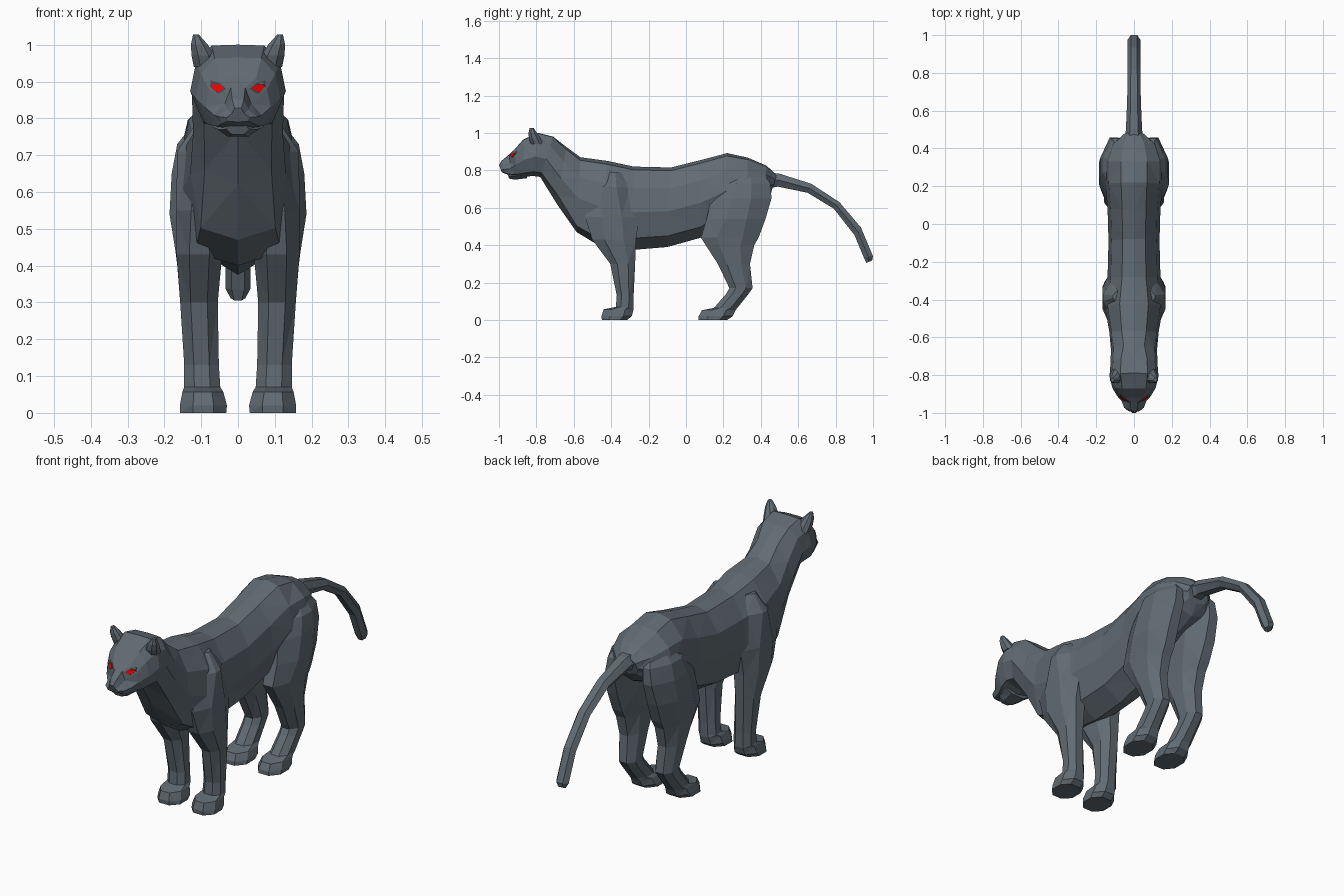
import bpy, bmesh
from mathutils import Vector
from mathutils.bvhtree import BVHTree

if "Cube" in bpy.data.objects:
    bpy.data.objects.remove(bpy.data.objects["Cube"])


def material(name, rgb):
    m = bpy.data.materials.new(name)
    m.diffuse_color = (*rgb, 1)
    m.use_nodes = True
    m.node_tree.nodes["Principled BSDF"].inputs["Base Color"].default_value = m.diffuse_color
    return m


FUR = material("dark_fur", (0.12, 0.148, 0.172))
RED = material("red_eye", (0.9, 0.0, 0.0))
DARK = material("dark_socket", (0.06, 0.07, 0.08))


def loft(name, rings, mat=FUR):
    """Skin a list of equal-sized point rings and cap both ends."""
    bm = bmesh.new()
    vs = [[bm.verts.new(p) for p in r] for r in rings]
    n = len(vs[0])
    for a, b in zip(vs, vs[1:]):
        for i in range(n):
            j = (i + 1) % n
            bm.faces.new((a[i], a[j], b[j], b[i]))
    bm.faces.new(vs[0])
    bm.faces.new(vs[-1])
    bmesh.ops.triangulate(bm, faces=[f for f in bm.faces if len(f.verts) == 4])
    bmesh.ops.recalc_face_normals(bm, faces=bm.faces)
    me = bpy.data.meshes.new(name)
    bm.to_mesh(me)
    bm.free()
    me.materials.append(mat)
    ob = bpy.data.objects.new(name, me)
    bpy.context.collection.objects.link(ob)
    return ob


def section(top, bottom, w, half):
    """Symmetric cross-section between a top and a bottom point (y, z)."""
    def pt(x, u, s):
        return Vector((s * x * w, top[0] + (bottom[0] - top[0]) * u,
                       top[1] + (bottom[1] - top[1]) * u))
    right = [pt(x, u, 1) for x, u in half]
    left = [pt(x, u, -1) for x, u in reversed(half) if x > 0]
    return right + left


def slab(z, y0, y1, x0, x1, c=0.28, side=1):
    """Horizontal octagon: a rectangle with cut corners."""
    uv = [(c, 0), (1 - c, 0), (1, c), (1, 1 - c), (1 - c, 1), (c, 1), (0, 1 - c), (0, c)]
    return [Vector((side * (x0 + (x1 - x0) * u), y0 + (y1 - y0) * v, z)) for u, v in uv]


# Half cross-sections: (width fraction, fraction from top to bottom)
BODY = [(0, 0), (.45, .04), (.88, .26), (1, .55), (.74, .86), (0, 1)]
CHEST = [(0, 0), (.5, .04), (.92, .27), (1, .55), (.78, .92), (0, 1)]
HEAD = [(0, 0), (.55, .01), (.88, .22), (1, .55), (.74, .9), (0, 1)]
MUZZLE = [(0, 0), (.3, .02), (.55, .4), (1, .68), (.85, .95), (0, 1)]
TAIL = [(.5, 0), (1, .5), (.5, 1)]

# Torso, neck and head in one skin
body = loft("body", [section(*r) for r in [
    ((.485, .775), (.455, .68), .06, BODY),
    ((.43, .825), (.42, .63), .12, BODY),
    ((.33, .868), (.33, .59), .155, BODY),
    ((.22, .892), (.2, .52), .152, BODY),
    ((.08, .855), (.08, .44), .14, BODY),
    ((-.08, .815), (-.1, .39), .135, BODY),
    ((-.28, .82), (-.28, .375), .14, BODY),
    ((-.42, .85), (-.47, .40), .152, CHEST),
    ((-.565, .87), (-.585, .47), .13, CHEST),
    ((-.64, .925), (-.69, .62), .122, BODY),
    ((-.71, .98), (-.78, .765), .125, HEAD),
    ((-.79, 1.0), (-.82, .77), .13, HEAD),
    ((-.87, .965), (-.865, .765), .115, HEAD),
    ((-.918, .91), (-.905, .765), .089, HEAD),
    ((-.945, .885), (-.935, .773), .065, MUZZLE),
    ((-.985, .852), (-.967, .782), .052, MUZZLE),
    ((-1.0, .828), (-.985, .79), .031, MUZZLE)]])

# Eyes sit on the face surface
tree = BVHTree.FromPolygons([v.co for v in body.data.vertices],
                            [p.vertices[:] for p in body.data.polygons])


def on_face(x, z, out):
    hit = tree.ray_cast(Vector((x, -2, z)), Vector((0, 1, 0)))[0]
    return Vector((x, hit.y - out, z))


# Lower jaw and tail
jaw = loft("lower_jaw", [section(*r) for r in [
    ((-.85, .80), (-.85, .758), .072, TAIL),
    ((-.92, .79), (-.915, .75), .055, TAIL),
    ((-.957, .785), (-.945, .756), .032, TAIL)]])
tail = loft("tail", [section(*r) for r in [
    ((.43, .79), (.43, .70), .055, TAIL),
    ((.5, .782), (.49, .713), .043, TAIL),
    ((.67, .728), (.65, .68), .036, TAIL),
    ((.82, .63), (.79, .595), .034, TAIL),
    ((.935, .495), (.9, .455), .034, TAIL),
    ((1.0, .34), (.95, .335), .034, TAIL),
    ((.995, .318), (.965, .305), .02, TAIL)]])

# Leg, paw and ear sections: z, y0, y1, x0, x1, optional corner cut
FRONT_LEG = [
    (.79, -.42, -.35, .05, .112, .4), (.71, -.48, -.30, .05, .165, .4),
    (.55, -.54, -.25, .04, .168, .32), (.43, -.502, -.267, .043, .167),
    (.30, -.405, -.272, .055, .157), (.13, -.37, -.28, .052, .146),
    (.07, -.375, -.28, .048, .146), (.057, -.44, -.28, .04, .151),
    (.02, -.452, -.29, .03, .158), (0, -.45, -.315, .032, .157)]
HIND_LEG = [
    (.80, .25, .40, .05, .11, .4), (.73, .17, .452, .03, .165, .36),
    (.65, .135, .457, .03, .18, .34), (.54, .11, .425, .035, .186, .32),
    (.44, .08, .388, .045, .17), (.40, .105, .365, .05, .165),
    (.30, .17, .342, .055, .157), (.17, .232, .356, .055, .147),
    (.14, .215, .335, .055, .146), (.065, .15, .275, .05, .146),
    (.052, .085, .265, .04, .151), (.02, .068, .25, .03, .158),
    (0, .068, .22, .032, .157)]
EAR = [
    (.94, -.83, -.76, .055, .12), (.97, -.84, -.778, .062, .126),
    (1.0, -.842, -.797, .082, .128), (1.027, -.836, -.815, .106, .122)]

limbs = [jaw, tail]
for side, label in ((1, "left"), (-1, "right")):
    for part, rows in (("front_leg", FRONT_LEG), ("hind_leg", HIND_LEG), ("ear", EAR)):
        limbs.append(loft(f"{part}_{label}", [slab(*r, side=side) for r in rows]))
    for part, mat, outline, lift in (
            ("eye_socket", DARK, [(.032, .88), (.052, .866), (.076, .885), (.074, .903), (.05, .896)], .002),
            ("eye", RED, [(.036, .882), (.057, .869), (.074, .888), (.07, .893), (.05, .891)], .005)):
        front = [on_face(side * x, z, lift) for x, z in outline]
        back = [p + Vector((0, .02, 0)) for p in front]
        loft(f"{part}_{label}", [front, back], mat)

# Weld legs, ears, jaw and tail into the body
for limb in limbs:
    mod = body.modifiers.new(limb.name, 'BOOLEAN')
    mod.operation, mod.solver, mod.object = 'UNION', 'EXACT', limb
bpy.context.view_layer.objects.active = body
for limb in limbs:
    bpy.ops.object.modifier_apply(modifier=limb.name)
    bpy.data.objects.remove(limb)
